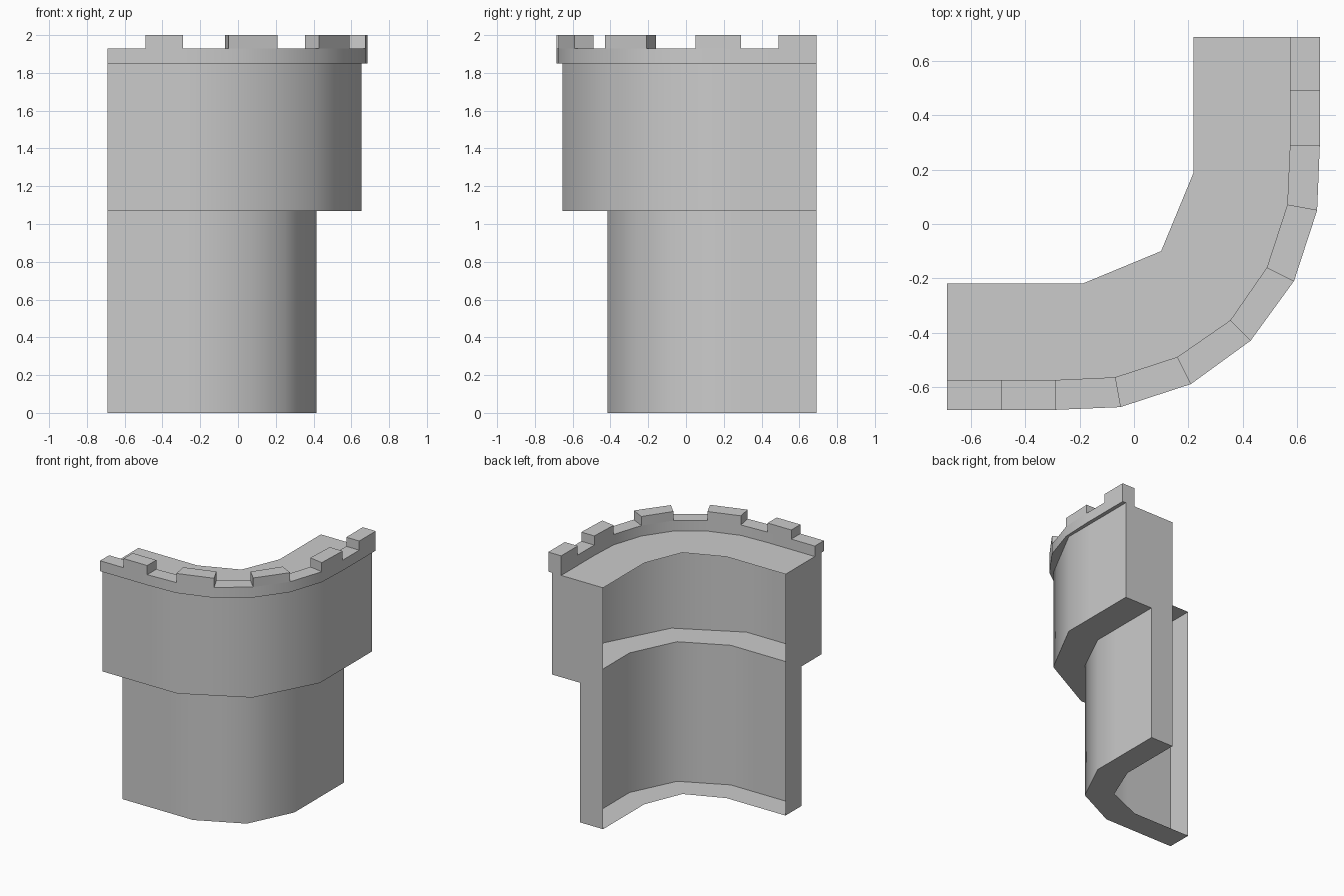
import bpy, bmesh, math

if "Cube" in bpy.data.objects:
    bpy.data.objects.remove(bpy.data.objects["Cube"])


def full(half):
    """Mirror half a path across the corner diagonal (x,y) -> (-y,-x)."""
    return half + [(-y, -x) for x, y in reversed(half[:-1])]


def wall_path(d, a, m):
    """Straight arm at offset d bending at x=a to the diagonal point (m,-m)."""
    return full([(-0.69, -d), (-0.49, -d), (-0.29, -d), (a, -d),
                 ((a + m) / 2, -(d + m) / 2), (m, -m)])


def loft(bm, rows, skip=(), closed=False):
    """Join rows of (path, z) with quads and cap both ends."""
    grid = [[bm.verts.new((x, y, z)) for x, y in path] for path, z in rows]
    n = len(grid)
    for i in range(n if closed else n - 1):
        if i in skip:
            continue
        r, s = grid[i], grid[(i + 1) % n]
        for j in range(len(r) - 1):
            bm.faces.new((r[j], r[j + 1], s[j + 1], s[j]))
    bm.faces.new([r[0] for r in grid])
    bm.faces.new([r[-1] for r in grid])


def finish(bm, name):
    bmesh.ops.recalc_face_normals(bm, faces=bm.faces)
    bm.normal_update()
    low = min(bm.faces, key=lambda f: f.calc_center_median().z)
    if low.normal.z > 0:
        bmesh.ops.reverse_faces(bm, faces=bm.faces)
    me = bpy.data.meshes.new(name)
    bm.to_mesh(me)
    bm.free()
    ob = bpy.data.objects.new(name, me)
    bpy.context.collection.objects.link(ob)
    bpy.ops.object.select_all(action='DESELECT')
    ob.select_set(True)
    bpy.context.view_layer.objects.active = ob
    bpy.ops.object.shade_smooth_by_angle(angle=math.radians(40))


# plan-view paths
inner = wall_path(0.22, -0.19, 0.10)
lower = wall_path(0.415, -0.09, 0.25)
upper = wall_path(0.655, -0.055, 0.41)
lip_out = full([(-0.69, -0.685), (-0.49, -0.685), (-0.29, -0.685),
                (-0.05, -0.675), (0.21, -0.59), (0.43, -0.43)])
lip_in = full([(-0.69, -0.575), (-0.49, -0.575), (-0.29, -0.575),
               (-0.07, -0.565), (0.16, -0.49), (0.355, -0.355)])

# curved wall shell with walkway, open at the back
bm = bmesh.new()
loft(bm, [(inner, 0), (lower, 0), (lower, 1.07), (upper, 1.07),
          (upper, 1.85), (lip_in, 1.85), (inner, 1.85)], skip=(4,))
finish(bm, "wall_shell")

# overhanging parapet base
bm = bmesh.new()
loft(bm, [(lip_in, 1.85), (lip_out, 1.85), (lip_out, 1.93), (lip_in, 1.93)],
     closed=True)
finish(bm, "parapet")

# merlons on every second segment
for k in range(1, 10, 2):
    bm = bmesh.new()
    o, i = lip_out[k:k + 2], lip_in[k:k + 2]
    loft(bm, [(i, 1.93), (o, 1.93), (o, 2.0), (i, 2.0)], closed=True)
    finish(bm, f"merlon_{k // 2 + 1}")
